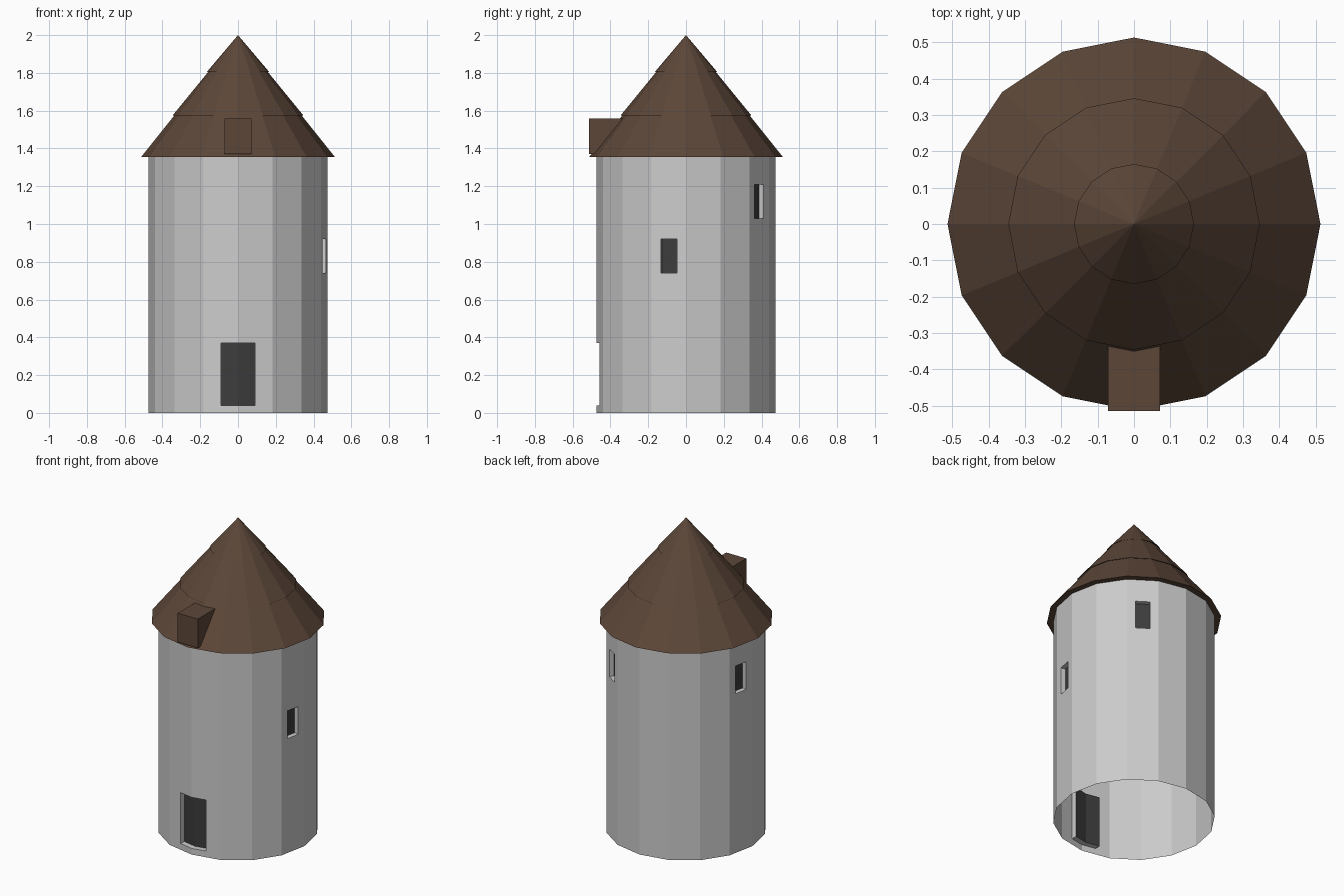
import bpy, bmesh
from math import sin, cos, radians, tau
from mathutils import Vector

if "Cube" in bpy.data.objects:
    bpy.data.objects.remove(bpy.data.objects["Cube"])

SIDES = 16


def material(name, rgb):
    m = bpy.data.materials.new(name)
    m.diffuse_color = (*rgb, 1)
    m.use_nodes = True
    m.node_tree.nodes["Principled BSDF"].inputs["Base Color"].default_value = m.diffuse_color
    return m


STONE = material("stone", (0.8, 0.8, 0.8))
DARK = material("dark_opening", (0.045, 0.045, 0.045))
BROWN = material("roof_brown", (0.107, 0.062, 0.04))


def lathe(profile):
    """Spin (radius, height) points into a faceted open shell."""
    bm = bmesh.new()
    rings = []
    for r, z in profile:
        if r == 0:
            rings.append([bm.verts.new((0, 0, z))] * SIDES)
        else:
            rings.append([bm.verts.new((r * cos(tau * i / SIDES), r * sin(tau * i / SIDES), z))
                          for i in range(SIDES)])
    for a, b in zip(rings, rings[1:]):
        for i in range(SIDES):
            j = (i + 1) % SIDES
            bm.faces.new(list(dict.fromkeys((a[i], a[j], b[j], b[i]))))
    bm.normal_update()
    return bm


def finish(bm, name, *mats):
    me = bpy.data.meshes.new(name)
    bm.to_mesh(me)
    bm.free()
    for m in mats:
        me.materials.append(m)
    ob = bpy.data.objects.new(name, me)
    bpy.context.collection.objects.link(ob)
    return ob


def opening(bm, angle, half_width, z0, z1, depth):
    """Cut a rectangle into the facets facing an angle and push it inwards."""
    n = Vector((cos(radians(angle)), sin(radians(angle)), 0))
    t = Vector((-n.y, n.x, 0))
    up = Vector((0, 0, 1))

    def facing():
        bm.normal_update()
        return [f for f in bm.faces if f.normal.dot(n) > 0.95
                and f.calc_center_median().dot(n) > 0.44]

    for co, no in ((t * half_width, t), (t * -half_width, t), (up * z0, up), (up * z1, up)):
        faces = facing()
        edges = {e for f in faces for e in f.edges}
        verts = {v for f in faces for v in f.verts}
        bmesh.ops.bisect_plane(bm, geom=list(verts) + list(edges) + faces,
                               dist=1e-5, plane_co=co, plane_no=no)
    hole = []
    for f in facing():
        c = f.calc_center_median()
        if abs(c.dot(t)) < half_width and z0 < c.z < z1:
            hole.append(f)
    new = bmesh.ops.extrude_face_region(bm, geom=hole)["geom"]
    old = [f for f in hole if f.is_valid]
    if old:
        bmesh.ops.delete(bm, geom=old, context='FACES')
    bmesh.ops.translate(bm, vec=-n * depth,
                        verts=[v for v in new if isinstance(v, bmesh.types.BMVert)])
    for f in new:
        if isinstance(f, bmesh.types.BMFace):
            f.material_index = 1


# Tower wall, open below, with door and three windows
wall = lathe([(0.475, 0), (0.475, 1.355)])
opening(wall, 270, 0.09, 0.04, 0.37, 0.036)
for angle, z in ((-11.25, 0.74), (56.25, 1.03), (168.75, 1.03)):
    opening(wall, angle, 0.043, z, z + 0.18, 0.03)
finish(wall, "tower_wall", STONE, DARK)

# Three-tier roof with eave underside
roof = lathe([(0.475, 1.355), (0.513, 1.355), (0.331, 1.582), (0.346, 1.575),
              (0.152, 1.812), (0.165, 1.805), (0, 2.0)])
finish(roof, "roof", BROWN)

# Box dormer at the front of the roof
bm = bmesh.new()
bmesh.ops.create_cube(bm, size=1)
for v in bm.verts:
    v.co = (v.co.x * 0.144, -0.407 + v.co.y * 0.214, 1.464 + v.co.z * 0.188)
finish(bm, "dormer", BROWN)
